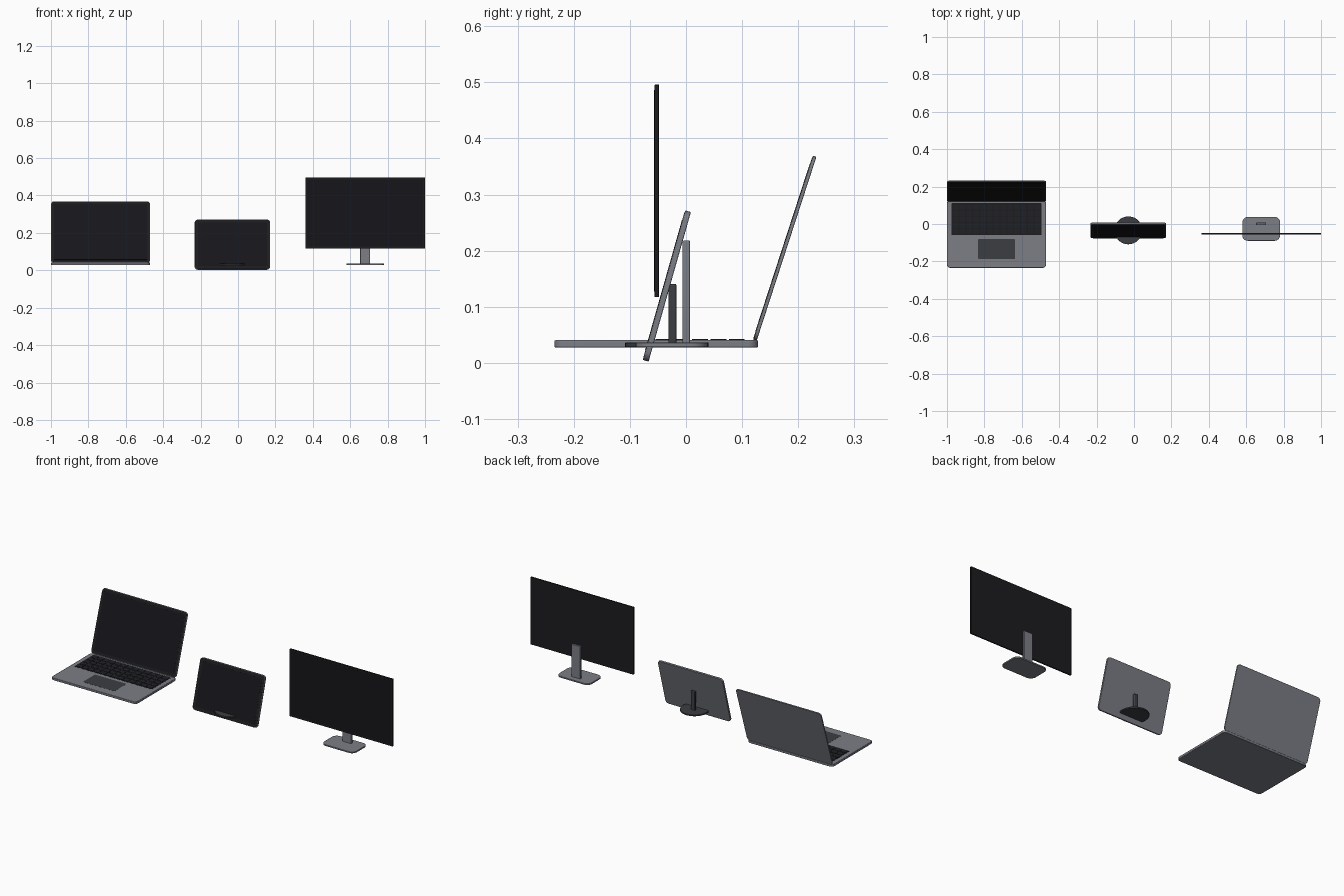
import bpy, bmesh, math
from mathutils import Matrix, Vector

if "Cube" in bpy.data.objects:
    bpy.data.objects.remove(bpy.data.objects["Cube"])


def material(name, r, g, b):
    m = bpy.data.materials.new(name)
    m.diffuse_color = (r, g, b, 1)
    m.use_nodes = True
    m.node_tree.nodes["Principled BSDF"].inputs["Base Color"].default_value = m.diffuse_color
    return m


METAL = material("metal_grey", 0.20, 0.21, 0.24)
DARK = material("dark_grey", 0.045, 0.047, 0.055)
CASE = material("black_casing", 0.012, 0.012, 0.014)
GLASS = material("black_glass", 0.008, 0.008, 0.011)
KEY = material("key_black", 0.014, 0.015, 0.018)


def add_prism(bm, w, h, t, r, cx=0, cy=0, seg=6):
    """Rounded rectangle in XY, centred, extruded along Z."""
    pts = []
    for i, (sx, sy) in enumerate([(1, 1), (-1, 1), (-1, -1), (1, -1)]):
        if r <= 0:
            pts.append((sx * w / 2, sy * h / 2))
            continue
        for k in range(seg + 1):
            a = math.pi / 2 * (i + k / seg)
            pts.append((sx * (w / 2 - r) + r * math.cos(a),
                        sy * (h / 2 - r) + r * math.sin(a)))
    low, high = ([bm.verts.new((x + cx, y + cy, z)) for x, y in pts]
                 for z in (-t / 2, t / 2))
    bm.faces.new(low[::-1])
    bm.faces.new(high)
    n = len(pts)
    for i in range(n):
        j = (i + 1) % n
        bm.faces.new((low[i], low[j], high[j], high[i]))


def finish(name, bm, mat, matrix, bevel=0):
    me = bpy.data.meshes.new(name)
    bm.to_mesh(me)
    bm.free()
    ob = bpy.data.objects.new(name, me)
    bpy.context.collection.objects.link(ob)
    ob.matrix_world = matrix
    me.materials.append(mat)
    if bevel:
        mod = ob.modifiers.new("Bevel", 'BEVEL')
        mod.width, mod.segments = bevel, 2
        mod.limit_method, mod.angle_limit = 'ANGLE', math.radians(40)
    bpy.ops.object.select_all(action='DESELECT')
    bpy.context.view_layer.objects.active = ob
    ob.select_set(True)
    bpy.ops.object.shade_smooth_by_angle(angle=math.radians(35))
    return ob


def slab(name, size, r, mat, matrix, bevel=0):
    bm = bmesh.new()
    add_prism(bm, *size, r)
    return finish(name, bm, mat, matrix, bevel)


def at(x, y, z):
    return Matrix.Translation((x, y, z))


def upright(x, y, z, lean=0):
    """Local Y goes up, local Z faces the front, top leans back."""
    return at(x, y, z) @ Matrix.Rotation(math.radians(90 - lean), 4, 'X')


def display(name, w, h, t, r, mat, frame, bezel):
    """Panel body with a front glass and a slightly raised screen."""
    slab(name + "_body", (w, h, t), r, mat, frame, t * 0.15)
    slab(name + "_glass", (w - 0.006, h - 0.006, 0.001), max(r - 0.003, 0), CASE,
         frame @ at(0, 0, t / 2))
    slab(name + "_screen", (w - 2 * bezel, h - 2 * bezel, 0.001), 0, GLASS,
         frame @ at(0, 0, t / 2 + 0.0005))


# Laptop: base, keyboard, trackpad, lid
LX = -0.735
slab("laptop_base", (0.53, 0.363, 0.013), 0.018, METAL, at(LX, -0.053, 0.034), 0.002)
slab("keyboard_well", (0.482, 0.172, 0.001), 0.006, CASE, at(LX, 0.026, 0.0406))
bm = bmesh.new()
cols, pitch = 13, 0.0365
for row in range(5):
    for c in range(cols):
        add_prism(bm, 0.031, 0.028, 0.002, 0.003,
                  (c - (cols - 1) / 2) * pitch, (row - 2) * 0.0328, seg=2)
finish("laptop_keys", bm, KEY, at(LX, 0.025, 0.0415))
slab("trackpad", (0.196, 0.108, 0.001), 0.004, DARK, at(LX, -0.134, 0.0405))
display("laptop_lid", 0.53, 0.345, 0.0065, 0.018, METAL,
        upright(LX, 0.176, 0.204, 18), 0.016)

# Tablet: leaning panel on a round stand
TX = -0.03
display("tablet", 0.404, 0.277, 0.0105, 0.018, METAL,
        upright(TX, -0.034, 0.137, 15.8), 0.018)
bm = bmesh.new()
bmesh.ops.create_cone(bm, cap_ends=True, segments=48, radius1=0.0745,
                      radius2=0.0745, depth=0.008)
finish("tablet_stand_disc", bm, DARK, at(TX, -0.034, 0.032), 0.001)
slab("tablet_stand_post", (0.026, 0.108, 0.014), 0.004, DARK,
     upright(TX, -0.024, 0.087), 0.003)

# Monitor: square-cornered panel, neck and foot plate
MX = 0.68
display("monitor", 0.64, 0.379, 0.008, 0, CASE, upright(MX, -0.052, 0.3065), 0.01)
slab("monitor_neck", (0.054, 0.186, 0.013), 0.003, METAL,
     upright(MX, 0.0005, 0.125), 0.002)
slab("monitor_foot", (0.202, 0.128, 0.008), 0.03, METAL, at(MX, -0.026, 0.032), 0.001)
